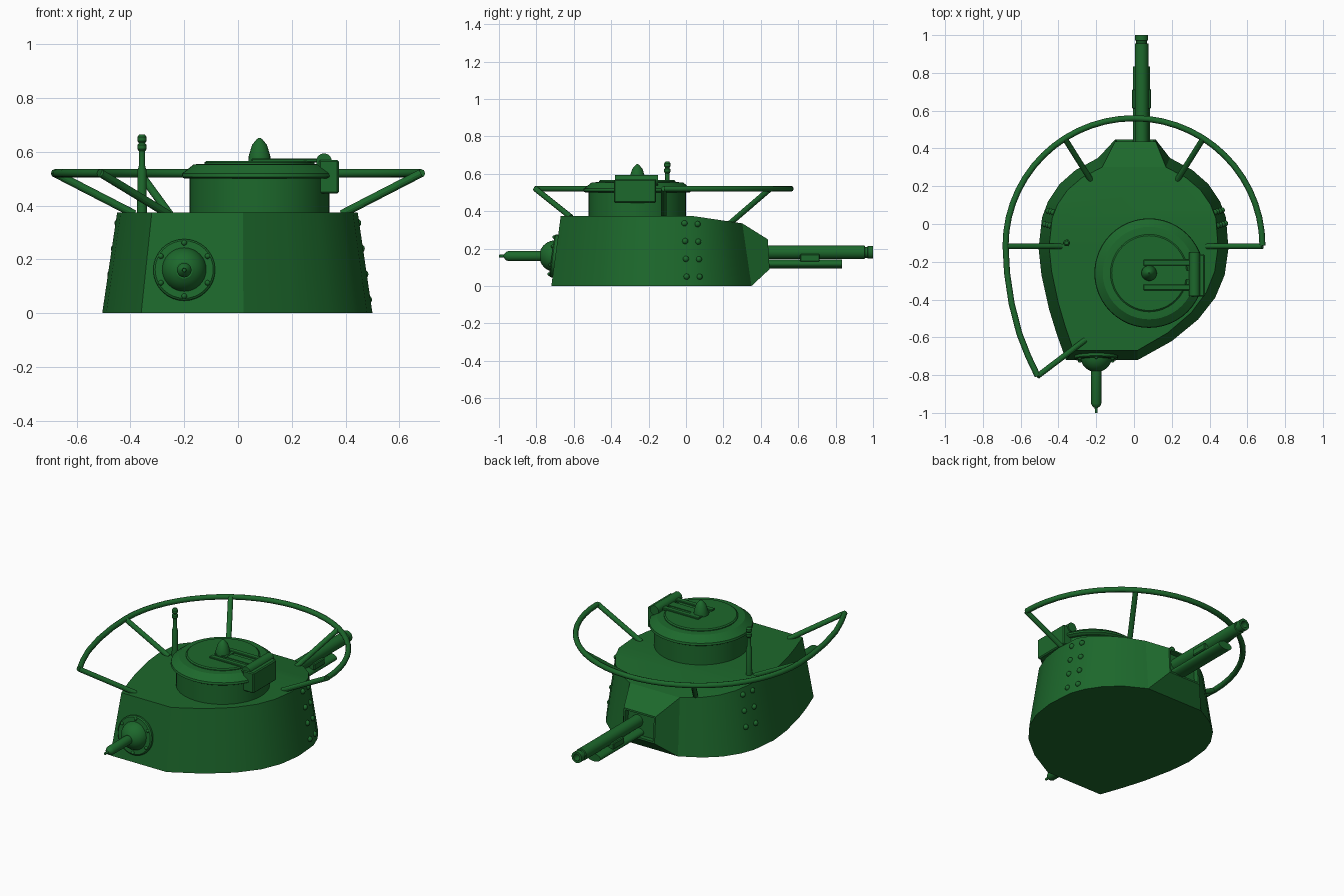
import bpy, bmesh, math
from mathutils import Vector

if "Cube" in bpy.data.objects:
    bpy.data.objects.remove(bpy.data.objects["Cube"])

green = bpy.data.materials.new("green_paint")
green.diffuse_color = (0.012, 0.14, 0.025, 1)
green.use_nodes = True
green.node_tree.nodes["Principled BSDF"].inputs["Base Color"].default_value = green.diffuse_color


def finish(name, bm):
    bmesh.ops.recalc_face_normals(bm, faces=bm.faces)
    me = bpy.data.meshes.new(name)
    bm.to_mesh(me)
    bm.free()
    me.materials.append(green)
    ob = bpy.data.objects.new(name, me)
    bpy.context.collection.objects.link(ob)
    return ob


def lathe(name, profile, loc, axis=(0, 0, 1), n=32, scale=(1, 1, 1)):
    """Solid of revolution from (radius, height) points, turned to an axis."""
    bm = bmesh.new()
    rings = [[bm.verts.new((r * math.cos(2 * math.pi * i / n), r * math.sin(2 * math.pi * i / n), h))
              for i in range(n)] for r, h in profile]
    for a, b in zip(rings, rings[1:]):
        for i in range(n):
            j = (i + 1) % n
            bm.faces.new((a[i], a[j], b[j], b[i]))
    bm.faces.new(rings[0])
    bm.faces.new(rings[-1])
    ob = finish(name, bm)
    ob.rotation_mode = 'QUATERNION'
    ob.rotation_quaternion = Vector((0, 0, 1)).rotation_difference(Vector(axis))
    ob.location, ob.scale = loc, scale
    return ob


def box(name, lo, hi, bevel=0.0):
    bm = bmesh.new()
    bmesh.ops.create_cube(bm, size=1)
    for v in bm.verts:
        v.co = [(l + h) / 2 + c * (h - l) for l, h, c in zip(lo, hi, v.co)]
    if bevel:
        bmesh.ops.bevel(bm, geom=bm.edges[:], offset=bevel, segments=1, affect='EDGES')
    return finish(name, bm)


def rod(name, a, b, r, n=12):
    d = Vector(b) - Vector(a)
    return lathe(name, [(r, 0), (r, d.length)], a, d, n)


def ball(name, loc, r):
    bm = bmesh.new()
    bmesh.ops.create_uvsphere(bm, u_segments=12, v_segments=8, radius=r)
    ob = finish(name, bm)
    ob.location = loc
    return ob


# Turret body: tapered wall, flat roof that slopes down towards the gun
outline = [(-.36, -.72), (.02, -.72), (.2, -.62), (.34, -.505), (.43, -.39), (.48, -.27), (.5, -.13),
           (.487, .035), (.455, .12), (.395, .21), (.31, .285), (.19, .35),
           (-.19, .35), (-.31, .285), (-.395, .21), (-.455, .12), (-.487, .035), (-.505, -.13),
           (-.49, -.27), (-.45, -.45), (-.41, -.58)]


def roof(p):
    y = p[1] * (.93 if p[1] < 0 else .86)
    return Vector((p[0] * .89, y, .375 - max(0, y - .03) * .148))


bm = bmesh.new()
low = [bm.verts.new((x, y, 0)) for x, y in outline]
top = [bm.verts.new(roof(p)) for p in outline]
count = len(outline)
for i in range(count):
    j = (i + 1) % count
    bm.faces.new((low[i], low[j], top[j], top[i]))
bm.faces.new(low)
bm.faces.new(top[7:17])
bm.faces.new(top[16:] + top[:8])
finish("turret_body", bm)

# Gun nose: frustum growing out of the body, with a recessed face
bm = bmesh.new()
ft = roof((.19, .35))
back = [(-.19, .35, 0), (.19, .35, 0), (ft.x, ft.y, ft.z), (-ft.x, ft.y, ft.z)]
face = [(-.1, .447, .09), (.115, .447, .09), (.115, .437, .25), (-.1, .437, .25)]
b = [bm.verts.new(v) for v in back]
f = [bm.verts.new(v) for v in face]
for i in range(4):
    j = (i + 1) % 4
    bm.faces.new((b[i], b[j], f[j], f[i]))
bm.faces.new(b)
front = bm.faces.new(f)
bmesh.ops.recalc_face_normals(bm, faces=bm.faces)
bmesh.ops.inset_individual(bm, faces=[front], thickness=.015)
bmesh.ops.inset_individual(bm, faces=[front], thickness=.001, depth=-.03)
finish("gun_nose", bm)

# Main gun with recoil housing beneath
lathe("main_barrel", [(.036, .35), (.036, .955), (.029, .957), (.029, .97), (.034, .972), (.034, 1.0),
                      (.02, 1.0), (.02, .95)], (.04, 0, .18), (0, 1, 0))
lathe("recoil_housing", [(.024, .38), (.024, .835)], (.04, 0, .118), (0, 1, 0), 24, (1.9, 1, 1))
box("barrel_clamp", (-.01, .61, .13), (.09, .715, .17), .005)

# Ball-mounted machine gun on the front wall
mg = Vector((-.2, -.7, .16))
tilt = Vector((0, -1, .133)).normalized()
lathe("gun_flange", [(.115, -.02), (.115, .012), (.108, .018), (.085, .018)], mg, tilt)
for i in range(6):
    a = math.radians(30 + 60 * i)
    up = Vector((0, .133, 1)).normalized()
    ball("flange_bolt", mg + tilt * .018 + Vector((1, 0, 0)) * .1 * math.cos(a) + up * .1 * math.sin(a), .01)
lathe("gun_ball", [(.084 * math.cos(t * .17), .084 * math.sin(t * .17)) for t in range(8)],
      mg, (0, -1, 0))
lathe("small_barrel", [(.027, .05), (.027, .25), (.022, .262), (.008, .275), (.007, .3)],
      mg, (0, -1, 0), 20)

# Rivet columns on both flanks
for side in (-1, 1):
    for y0 in (.005, .075):
        for z in (.05, .145, .24, .335):
            t = z / .375
            y = y0 - .015 * t
            pts = [Vector((p[0], p[1], 0)).lerp(roof(p), t) for p in outline if p[0] * side > 0]
            for p, q in zip(pts, pts[1:]):
                if min(p.y, q.y) <= y <= max(p.y, q.y) and abs(p.x) > .35:
                    ball("rivet", p.lerp(q, (y - p.y) / (q.y - p.y)), .016)
                    break

# Cupola and hatch
cx, cy = .08, -.26
lathe("cupola", [(.26, .36), (.26, .5), (.278, .5), (.29, .507), (.287, .52), (.245, .553), (.22, .555)],
      (cx, cy, 0), n=48)
lathe("hatch_lid", [(.205, .55), (.205, .56), (.198, .566)], (cx, cy, 0), n=48)
lathe("hatch_knob", [(.042, .56), (.04, .585), (.028, .625), (.012, .645), (.003, .652)], (cx, cy, 0), n=20)
for y in (-.335, -.205):
    box("hinge_arm", (.05, y - .016, .56), (.31, y + .016, .575), .003)
box("hinge_plate", (.05, -.3, .56), (.13, -.22, .572))
box("hinge_strap", (.12, -.295, .56), (.31, -.245, .57))
rod("hinge_pin", (.32, -.38, .565), (.32, -.15, .565), .029, 20)
box("hinge_block", (.3, -.385, .445), (.375, -.16, .57), .006)

# Antenna
lathe("antenna", [(.018, .37), (.017, .53), (.011, .55), (.011, .59), (.0, .6)], (-.357, -.1, 0), n=16)
lathe("antenna_tip", [(.01, .6), (.017, .61), (.017, .625), (.011, .632), (.017, .64), (.017, .655),
                      (.01, .665)], (-.357, -.1, 0), n=16)
rod("antenna_neck", (-.357, -.1, .58), (-.357, -.1, .62), .012)

# Rail around the turret, swept along an arc with a straighter front-left tail
cu = bpy.data.curves.new("aerial_rail", 'CURVE')
cu.dimensions = '3D'
cu.bevel_depth, cu.bevel_resolution, cu.use_fill_caps = .016, 2, True
arc = [(.68 * math.cos(math.pi * i / 28), -.115 + .675 * math.sin(math.pi * i / 28)) for i in range(29)]
path = arc + [(-.672, -.26), (-.648, -.42), (-.607, -.58), (-.56, -.7), (-.51, -.805)]
sp = cu.splines.new('POLY')
sp.points.add(len(path) - 1)
for p, (x, y) in zip(sp.points, path):
    p.co = (x, y, .52, 1)
cu.materials.append(green)
bpy.context.collection.objects.link(bpy.data.objects.new("aerial_rail", cu))

# Rail struts
for s in (-1, 1):
    rod("side_strut", (.68 * s, -.118, .52), (.385 * s, -.118, .368), .015)
    rod("rear_strut", (.365 * s, .45, .52), (.23 * s, .235, .335), .015)
rod("front_strut", (-.51, -.805, .52), (-.26, -.615, .368), .015)

# Smooth shading with sharp edges kept
bpy.ops.object.select_all(action='DESELECT')
for ob in bpy.context.collection.objects:
    if ob.type == 'MESH':
        ob.select_set(True)
        bpy.context.view_layer.objects.active = ob
bpy.ops.object.shade_smooth_by_angle(angle=math.radians(25))
